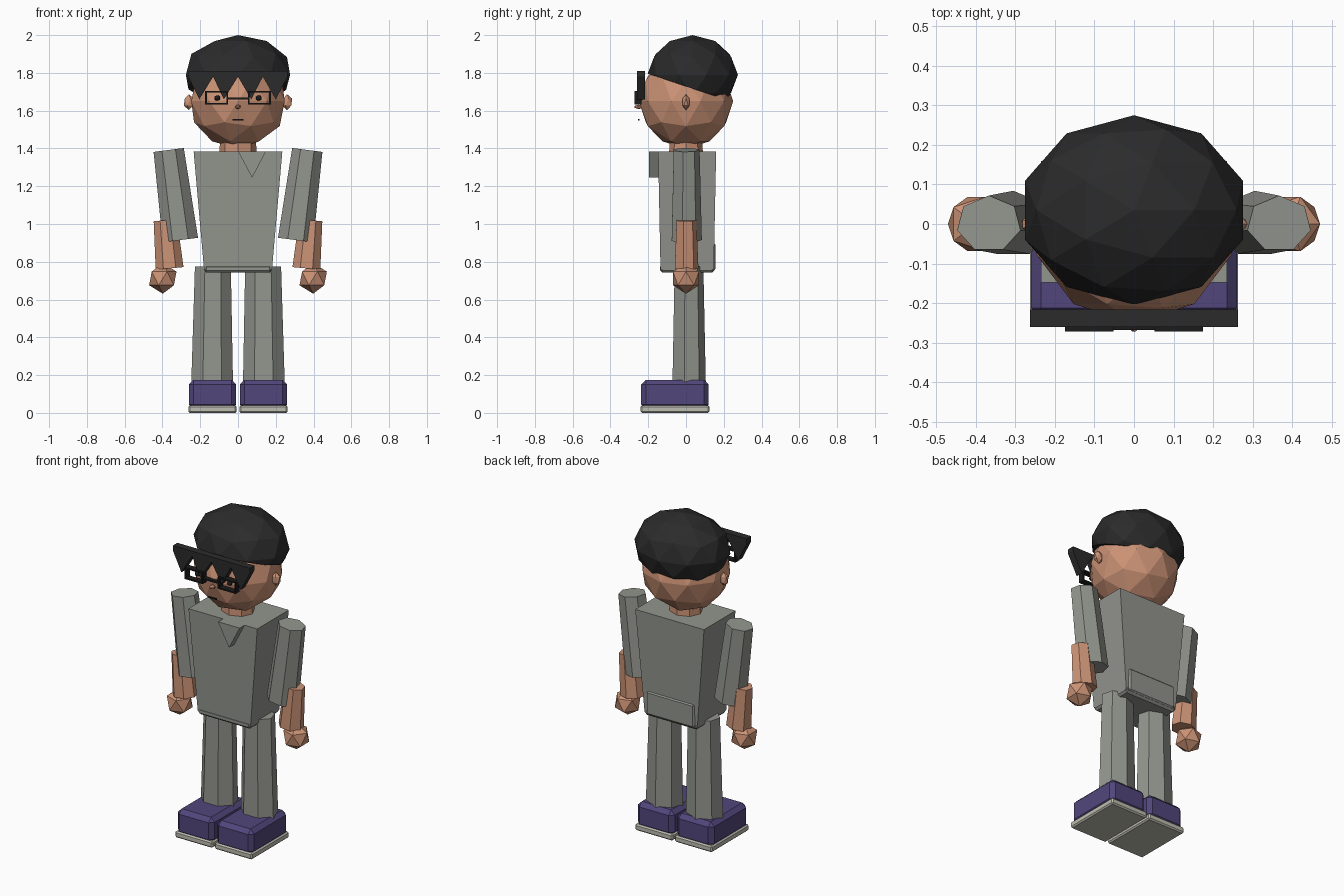
import bpy, bmesh, math
from mathutils import Matrix, Vector

if "Cube" in bpy.data.objects:
    bpy.data.objects.remove(bpy.data.objects["Cube"])


def material(name, rgb):
    m = bpy.data.materials.new(name)
    m.diffuse_color = (*rgb, 1)
    m.use_nodes = True
    m.node_tree.nodes["Principled BSDF"].inputs["Base Color"].default_value = m.diffuse_color
    return m


SKIN = material("skin", (0.60, 0.29, 0.18))
HAIR = material("black hair", (0.024, 0.024, 0.024))
GREY = material("grey cloth", (0.29, 0.30, 0.27))
PURPLE = material("purple shoe", (0.085, 0.062, 0.20))
SOLE = material("pale sole", (0.52, 0.51, 0.44))
DARK = material("dark detail", (0.012, 0.011, 0.011))


def finish(name, bm, mat, bevel=0):
    bmesh.ops.recalc_face_normals(bm, faces=bm.faces)
    me = bpy.data.meshes.new(name)
    bm.to_mesh(me)
    bm.free()
    me.materials.append(mat)
    ob = bpy.data.objects.new(name, me)
    bpy.context.collection.objects.link(ob)
    if bevel:
        mod = ob.modifiers.new("bevel", 'BEVEL')
        mod.width = bevel
        mod.segments = 1
    return ob


def ball(name, centre, radii, mat, sub=2, cut=None):
    """Low-poly ellipsoid, optionally trimmed below a plane (point, normal)."""
    bm = bmesh.new()
    bmesh.ops.create_icosphere(bm, subdivisions=sub, radius=1,
                               matrix=Matrix.Translation(centre) @ Matrix.Diagonal((*radii, 1)))
    if cut:
        geom = bm.verts[:] + bm.edges[:] + bm.faces[:]
        bmesh.ops.bisect_plane(bm, geom=geom, plane_co=cut[0],
                               plane_no=Vector(cut[1]).normalized(), clear_inner=True)
        bmesh.ops.holes_fill(bm, edges=[e for e in bm.edges if e.is_boundary])
    return finish(name, bm, mat)


def limb(name, low, high, r_low, r_high, mat, sides=7, wide=1.15):
    """Tapered prism between two points, leaning only sideways."""
    low, high = Vector(low), Vector(high)
    d = high - low
    bm = bmesh.new()
    bmesh.ops.create_cone(bm, cap_ends=True, segments=sides, radius1=r_low, radius2=r_high,
                          depth=d.length,
                          matrix=Matrix.Translation((low + high) / 2)
                          @ Matrix.Rotation(math.atan2(d.x, d.z), 4, 'Y')
                          @ Matrix.Diagonal((wide, 1, 1, 1)))
    return finish(name, bm, mat)


def boxes(name, ranges, mat, bevel=0, top=(1, 1)):
    """One object of boxes given as (x0, x1, y0, y1, z0, z1); top scales the upper end."""
    bm = bmesh.new()
    for x0, x1, y0, y1, z0, z1 in ranges:
        c = Vector(((x0 + x1) / 2, (y0 + y1) / 2, (z0 + z1) / 2))
        made = bmesh.ops.create_cube(bm, size=1, matrix=Matrix.Translation(c)
                                     @ Matrix.Diagonal((x1 - x0, y1 - y0, z1 - z0, 1)))
        for v in made["verts"]:
            if v.co.z > c.z:
                v.co.x = c.x + (v.co.x - c.x) * top[0]
                v.co.y = c.y + (v.co.y - c.y) * top[1]
    return finish(name, bm, mat, bevel)


def plate(name, outline, y0, y1, mat):
    """Front-facing outline in x, z given thickness in y."""
    bm = bmesh.new()
    f = bm.faces.new([bm.verts.new((x, y0, z)) for x, z in outline])
    ext = bmesh.ops.extrude_face_region(bm, geom=[f])["geom"]
    for v in ext:
        if isinstance(v, bmesh.types.BMVert):
            v.co.y = y1
    return finish(name, bm, mat)


# Head, neck and hair
ball("head", (0, 0, 1.65), (0.26, 0.25, 0.25), SKIN)
limb("neck", (0, 0, 1.36), (0, 0, 1.48), 0.09, 0.085, SKIN, sides=8, wide=1.1)
ball("hair", (0, 0.035, 1.79), (0.29, 0.24, 0.21), HAIR,
     cut=((0, -0.2, 1.795), (0, 0.333, 1)))

# Fringe of four pointed locks
for i, (tip_x, tip_z) in enumerate([(-0.205, 1.66), (-0.075, 1.66), (0.07, 1.66), (0.20, 1.66)]):
    x = -0.263 + i * 0.1315
    plate("fringe_lock", [(x, 1.81), (x, 1.78), (tip_x, tip_z), (x + 0.1315, 1.78),
                          (x + 0.1315, 1.81)], -0.26, -0.216, HAIR)

# Face
ball("nose", (0, -0.25, 1.62), (0.016, 0.026, 0.012), SKIN, sub=1)
boxes("mouth", [(-0.03, 0.03, -0.254, -0.246, 1.549, 1.557)], DARK)
for s in (-1, 1):
    ball("ear", (s * 0.26, 0, 1.645), (0.03, 0.022, 0.042), SKIN, sub=1)
    ball("eye", (s * 0.11, -0.238, 1.667), (0.016, 0.012, 0.014), DARK)
    # Glasses rim: four bars
    a, b = sorted((s * 0.052, s * 0.174))
    t, y0, y1, z0, z1 = 0.009, -0.272, -0.235, 1.632, 1.705
    boxes("glasses_rim", [(a, b, y0, y1, z0, z0 + t), (a, b, y0, y1, z1 - t, z1),
                          (a, a + t, y0, y1, z0 + t, z1 - t),
                          (b - t, b, y0, y1, z0 + t, z1 - t)], DARK)
boxes("glasses_bridge", [(-0.053, 0.053, -0.268, -0.24, 1.66, 1.669)], DARK)

# Jacket
boxes("torso", [(-0.18, 0.18, -0.135, 0.147, 0.76, 1.385)], GREY, top=(1.305, 1.09))
boxes("jacket_hem", [(-0.18, 0.18, -0.137, 0.15, 0.743, 0.785)], GREY, bevel=0.012)
boxes("back_flap", [(-0.17, 0.17, 0.10, 0.157, 0.748, 0.905)], GREY, bevel=0.015)
plate("collar_point", [(0, 1.385), (0.075, 1.245), (0.148, 1.385)], -0.195, -0.14, GREY)

# Arms, legs and shoes
for s in (-1, 1):
    limb("sleeve", (s * 0.305, 0, 0.915), (s * 0.367, 0, 1.392), 0.084, 0.072, GREY)
    limb("forearm", (s * 0.362, 0, 0.765), (s * 0.385, 0, 1.02), 0.066, 0.055, SKIN)
    ball("hand", (s * 0.398, 0, 0.712), (0.081, 0.081, 0.081), SKIN, sub=1)
    limb("trouser_leg", (s * 0.137, 0.012, 0.15), (s * 0.133, 0.012, 0.775),
         0.093, 0.08, GREY, wide=1.22)
    a, b = sorted((s * 0.01, s * 0.26))
    boxes("shoe", [(a, b, -0.238, 0.12, 0.02, 0.175)], PURPLE, bevel=0.025)
    boxes("shoe_sole", [(a - 0.003, b + 0.003, -0.241, 0.124, 0.0, 0.04)], SOLE, bevel=0.008)
